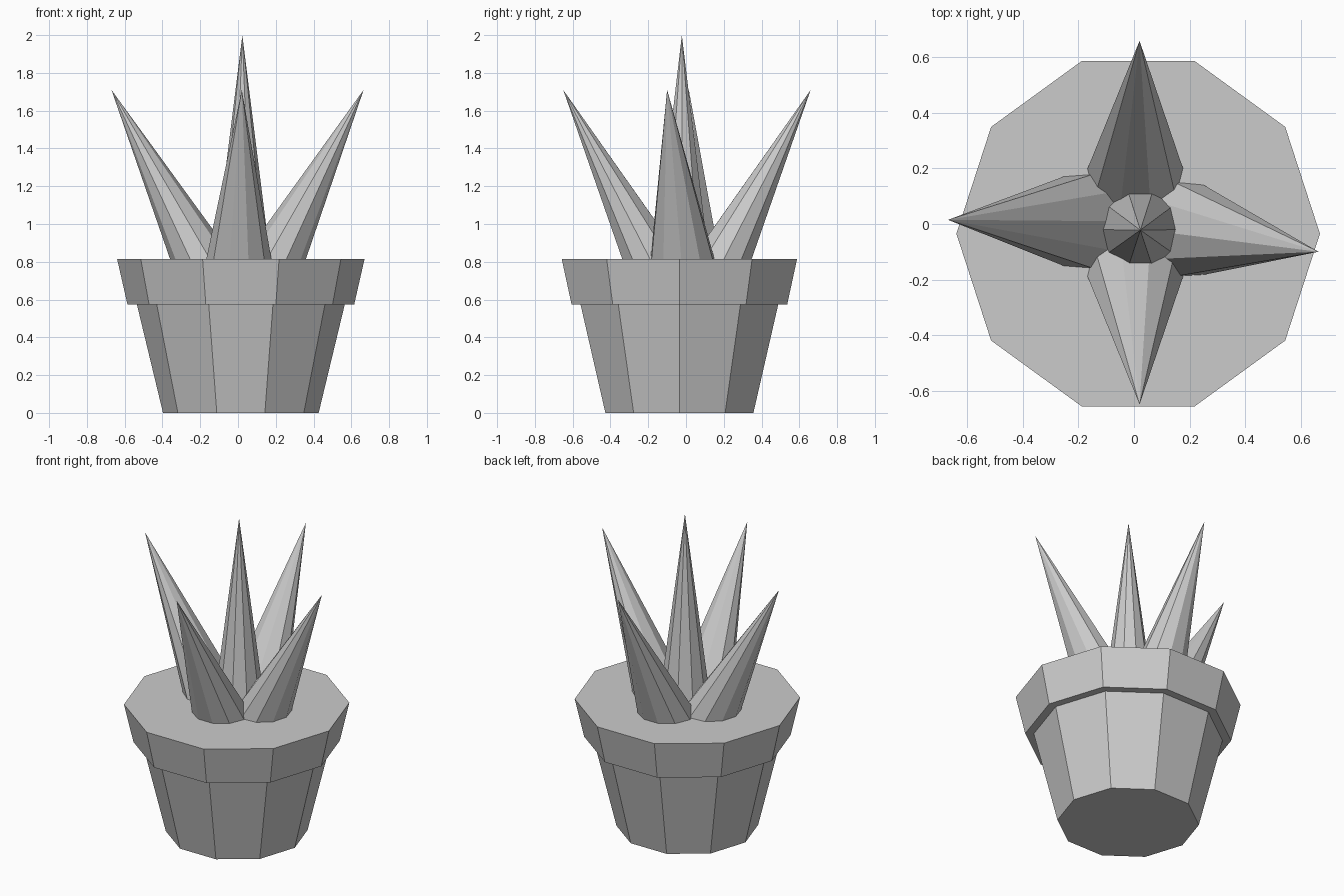
import bpy
import bmesh
from math import cos, sin, pi
from mathutils import Vector

if "Cube" in bpy.data.objects:
    bpy.data.objects.remove(bpy.data.objects["Cube"])

SIDES = 10
SOIL_Z = 0.815


def finish(name, bm):
    bmesh.ops.recalc_face_normals(bm, faces=bm.faces[:])
    mesh = bpy.data.meshes.new(name)
    bm.to_mesh(mesh)
    bm.free()
    obj = bpy.data.objects.new(name, mesh)
    bpy.context.collection.objects.link(obj)
    return obj


def ring(bm, center, u, v):
    """Ten-sided ring with half-axes u and v."""
    angles = [2 * pi * k / SIDES for k in range(SIDES)]
    return [bm.verts.new(center + u * cos(a) + v * sin(a)) for a in angles]


def lathe(name, x, y, profile):
    """Closed flat-sided solid from (radius, height) pairs."""
    bm = bmesh.new()
    rings = [ring(bm, Vector((x, y, z)), Vector((r, 0, 0)), Vector((0, r, 0)))
             for r, z in profile]
    for a, b in zip(rings, rings[1:]):
        for i in range(SIDES):
            j = (i + 1) % SIDES
            bm.faces.new((a[i], a[j], b[j], b[i]))
    bm.faces.new(rings[0])
    bm.faces.new(rings[-1])
    return finish(name, bm)


def spike(name, base, tip, rx, ry, bury=0.1):
    """Pointed leaf; radii are measured at soil level, root is buried."""
    base, tip = Vector(base), Vector(tip)
    turn = Vector((0, 0, 1)).rotation_difference(tip - base)
    grow = 1 + bury
    bm = bmesh.new()
    root = ring(bm, tip + (base - tip) * grow,
                turn @ Vector((rx * grow, 0, 0)),
                turn @ Vector((0, ry * grow, 0)))
    apex = bm.verts.new(tip)
    for i in range(SIDES):
        bm.faces.new((root[i], root[(i + 1) % SIDES], apex))
    bm.faces.new(root)
    return finish(name, bm)


# Pot with stepped rim and flat soil top
lathe("pot", 0.015, -0.035,
      [(0.412, 0), (0.55, 0.573), (0.60, 0.573), (0.655, SOIL_Z)])

# Upright centre leaf
spike("centre_leaf", (0.023, -0.02, SOIL_Z), (0.023, -0.022, 2.0), 0.148, 0.148, 0.02)

# Four leaning leaves, slightly flattened
for name, base, tip, rx, ry in [
    ("left_leaf", (-0.203, 0.01), (-0.67, 0.015), 0.15, 0.173),
    ("right_leaf", (0.203, -0.022), (0.665, -0.10), 0.15, 0.173),
    ("front_leaf", (0.005, -0.19), (0.02, -0.65), 0.172, 0.148),
    ("back_leaf", (0.005, 0.20), (0.02, 0.66), 0.172, 0.148),
]:
    spike(name, (*base, SOIL_Z), (*tip, 1.71), rx, ry)
